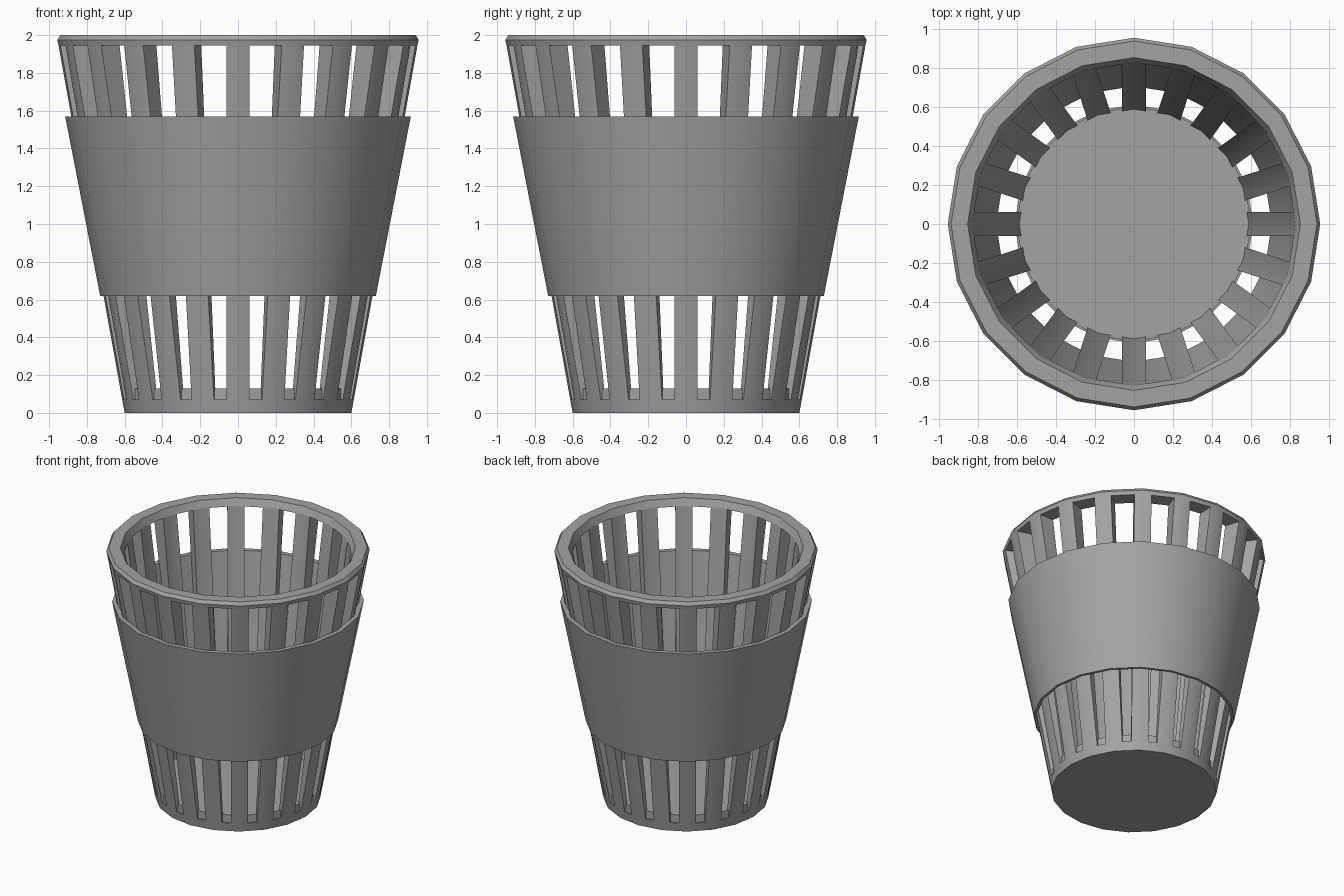
import bpy, bmesh, math

SIDES = 20
STEP = 2 * math.pi / SIDES

cube = bpy.data.objects.get("Cube")
if cube:
    bpy.data.objects.remove(cube, do_unlink=True)

grey = bpy.data.materials.new("plain_grey")
grey.use_nodes = True
colour = (0.37, 0.37, 0.37, 1)
grey.diffuse_color = colour
grey.node_tree.nodes["Principled BSDF"].inputs["Base Color"].default_value = colour


def finish(name, bm):
    bmesh.ops.recalc_face_normals(bm, faces=bm.faces)
    mesh = bpy.data.meshes.new(name)
    bm.to_mesh(mesh)
    bm.free()
    mesh.materials.append(grey)
    obj = bpy.data.objects.new(name, mesh)
    bpy.context.collection.objects.link(obj)
    bpy.ops.object.select_all(action='DESELECT')
    obj.select_set(True)
    bpy.context.view_layer.objects.active = obj
    bpy.ops.object.shade_smooth_by_angle(angle=math.radians(25))
    return obj


def bridge(bm, a, b):
    n = len(a)
    for i in range(n):
        j = (i + 1) % n
        bm.faces.new((a[i], a[j], b[j], b[i]))


def revolve(name, profile, closed):
    """Turn a profile of (radius, height); open profiles get flat caps."""
    bm = bmesh.new()
    rings = [[bm.verts.new((r * math.cos(i * STEP), r * math.sin(i * STEP), z))
              for i in range(SIDES)] for r, z in profile]
    for a, b in zip(rings, rings[1:]):
        bridge(bm, a, b)
    if closed:
        bridge(bm, rings[-1], rings[0])
    else:
        bm.faces.new(rings[0])
        bm.faces.new(rings[-1])
    return finish(name, bm)


# Solid base with a raised floor inside the slats
revolve("base", [(0.6, 0), (0.613, 0.07), (0.603, 0.07), (0.603, 0.13)], False)

# Wide band around the middle
revolve("middle_band", [(0.73, 0.62), (0.915, 1.57), (0.878, 1.57), (0.708, 0.62)], True)

# Chamfered rim
revolve("top_rim", [(0.95, 1.945), (0.957, 1.975), (0.94, 2), (0.855, 2),
                    (0.83, 1.945)], True)


# Upright slats of constant width, each bent along its middle
def slat_section(bm, angle, outer, inner, z, half=0.062):
    drop = half * math.tan(STEP / 2)
    points = [(outer - drop, -half), (outer, 0), (outer - drop, half),
              (inner - drop, half), (inner, 0), (inner - drop, -half)]
    c, s = math.cos(angle), math.sin(angle)
    return [bm.verts.new((c * u - s * v, s * u + c * v, z)) for u, v in points]


bm = bmesh.new()
for i in range(SIDES):
    low = slat_section(bm, i * STEP, 0.613, 0.582, 0.07)
    high = slat_section(bm, i * STEP, 0.95, 0.83, 1.945)
    bridge(bm, low, high)
    bm.faces.new(low)
    bm.faces.new(high)
finish("slats", bm)
